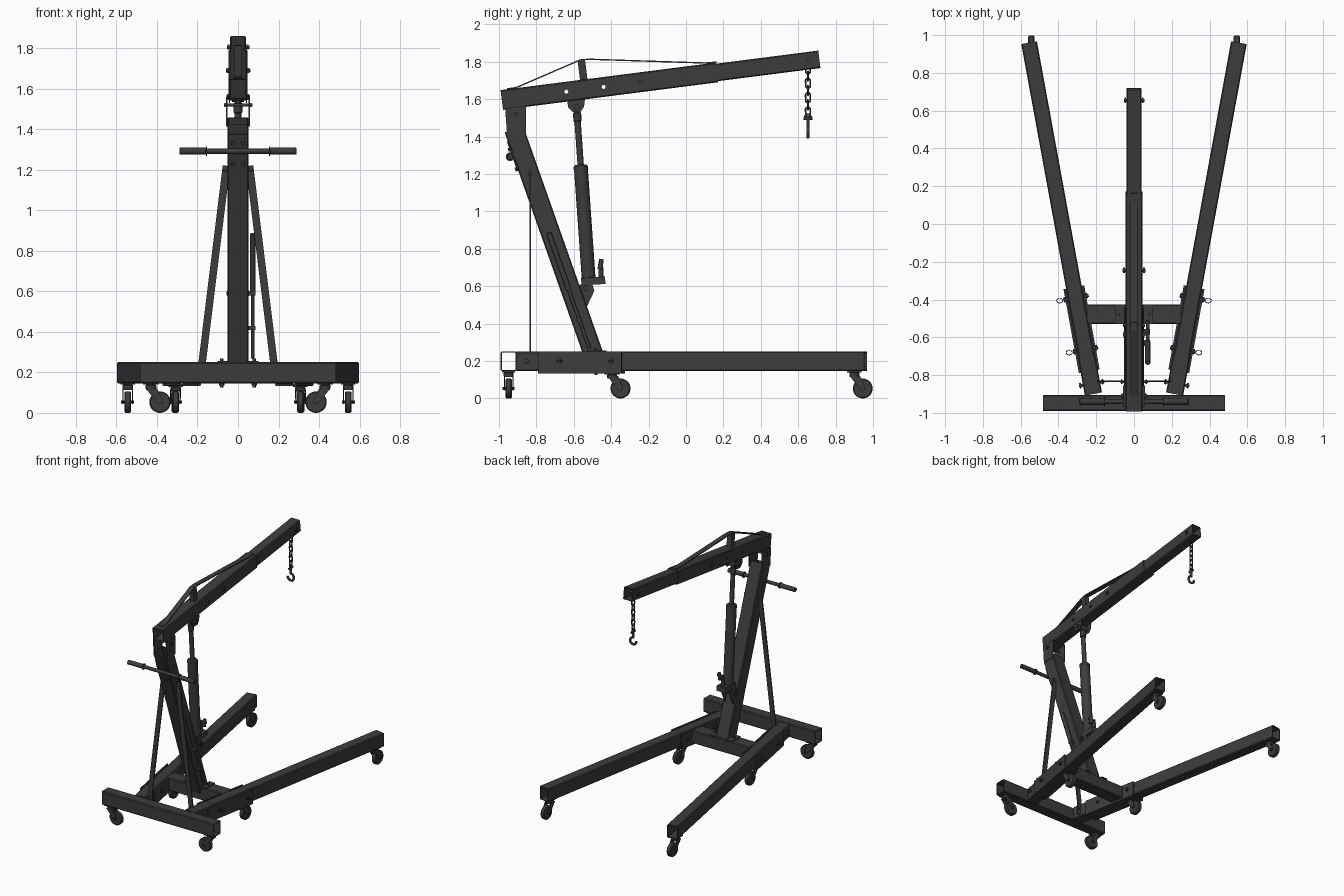
import bpy, bmesh
from math import pi, sin, cos
from mathutils import Vector, Matrix

if "Cube" in bpy.data.objects:
    bpy.data.objects.remove(bpy.data.objects["Cube"])

steel = bpy.data.materials.new("dark_steel")
steel.diffuse_color = (0.045, 0.045, 0.045, 1)
steel.use_nodes = True
steel.node_tree.nodes["Principled BSDF"].inputs["Base Color"].default_value = steel.diffuse_color


def make(name, verts, faces, M=None, smooth=False):
    me = bpy.data.meshes.new(name)
    me.from_pydata([tuple(v) for v in verts], [], faces)
    bm = bmesh.new()
    bm.from_mesh(me)
    bmesh.ops.recalc_face_normals(bm, faces=bm.faces)
    if smooth:
        for f in bm.faces:
            f.smooth = len(f.verts) == 4
        for e in bm.edges:
            e.smooth = len(e.link_faces) == 2 and e.calc_face_angle(0) < 0.7
    bm.to_mesh(me)
    bm.free()
    me.materials.append(steel)
    ob = bpy.data.objects.new(name, me)
    bpy.context.collection.objects.link(ob)
    if M:
        ob.matrix_world = M
    return ob


def frame(p0, p1):
    d = (p1 - p0).normalized()
    up = Vector((0, 0, 1)) if abs(d.z) < 0.999 else Vector((0, 1, 0))
    s = d.cross(up).normalized()
    return s, s.cross(d)


def loft(name, p0, p1, rings, M=None, smooth=False, closed=False):
    """Rings of (t, 2D points) swept along p0-p1; capped, or wrapped round when closed."""
    p0, p1 = Vector(p0), Vector(p1)
    s, u = frame(p0, p1)
    n = len(rings[0][1])
    verts = [p0.lerp(p1, t) + s * a + u * b for t, pts in rings for a, b in pts]
    k = len(rings)
    faces = [(i * n + j, i * n + (j + 1) % n, (i + 1) % k * n + (j + 1) % n, (i + 1) % k * n + j)
             for i in range(k if closed else k - 1) for j in range(n)]
    if not closed:
        faces += [tuple(range(n)), tuple(range((k - 1) * n, k * n))]
    return make(name, verts, faces, M, smooth)


def rect(w, h, c):
    w, h = w / 2, h / 2
    return [(w, h - c), (w - c, h), (c - w, h), (-w, h - c),
            (-w, c - h), (c - w, -h), (w - c, -h), (w, c - h)]


def tube(name, p0, p1, w, h, t=0.006):
    o, i = rect(w, h, 0.006), rect(w - 2 * t, h - 2 * t, 0.003)
    return loft(name, p0, p1, [(0, o), (1, o), (1, i), (0, i)], closed=True)


def bar(name, p0, p1, w, h, M=None):
    r = [(w / 2, h / 2), (-w / 2, h / 2), (-w / 2, -h / 2), (w / 2, -h / 2)]
    return loft(name, p0, p1, [(0, r), (1, r)], M)


def circ(r, n):
    return [(r * cos(2 * pi * i / n), r * sin(2 * pi * i / n)) for i in range(n)]


def rod(name, p0, p1, r, n=20, bevel=0, M=None):
    b = bevel / (Vector(p1) - Vector(p0)).length
    rings = [(0, circ(r, n)), (1, circ(r, n))]
    if bevel:
        rings = [(0, circ(r - bevel, n)), (b, circ(r, n)), (1 - b, circ(r, n)), (1, circ(r - bevel, n))]
    return loft(name, p0, p1, rings, M, n > 8)


def plate(name, x, t, yz, M=None):
    n = len(yz)
    verts = [(x + dx, y, z) for dx in (-t / 2, t / 2) for y, z in yz]
    faces = [tuple(range(n)), tuple(range(n, 2 * n))]
    faces += [(i, (i + 1) % n, n + (i + 1) % n, n + i) for i in range(n)]
    return make(name, verts, faces, M)


def bolt(name, c, half, d=(1, 0, 0), r=0.007):
    c, d = Vector(c), Vector(d).normalized()
    rod(name + "_shank", c - d * (half + 0.012), c + d * (half + 0.014), r, 12)
    for s in (-1, 1):
        rod(name + "_nut", c + d * s * half, c + d * s * (half + 0.009), r * 1.8, 6)


def wire(name, pts, r, cyclic=False):
    cu = bpy.data.curves.new(name, "CURVE")
    cu.dimensions = "3D"
    cu.bevel_depth, cu.bevel_resolution, cu.use_fill_caps = r, 2, True
    sp = cu.splines.new("POLY")
    sp.points.add(len(pts) - 1)
    for q, p in zip(sp.points, pts):
        q.co = (*p, 1)
    sp.use_cyclic_u = cyclic
    cu.materials.append(steel)
    ob = bpy.data.objects.new(name, cu)
    bpy.context.collection.objects.link(ob)


def caster(name, x, y, ang, top=0.147, trail=0.045):
    # built trailing along +y, then turned about the swivel
    M = Matrix.Translation((x, y, 0)) @ Matrix.Rotation(ang, 4, "Z")
    bar(name + "_plate", (0, -0.038, top - 0.004), (0, 0.038, top - 0.004), 0.07, 0.008, M)
    rod(name + "_swivel", (0, 0, top - 0.008), (0, 0, top - 0.03), 0.027, 20, 0.004, M)
    bar(name + "_crown", (0, -0.025, 0.117), (0, 0.03, 0.117), 0.05, 0.006, M)
    for s in (-1, 1):
        plate(name + "_fork", s * 0.023, 0.005, [(-0.025, 0.12), (0.03, 0.12), (trail + 0.014, 0.06),
              (trail + 0.008, 0.043), (trail - 0.01, 0.043)], M)
    rod(name + "_wheel", (-0.017, trail, 0.053), (0.017, trail, 0.053), 0.053, 32, 0.006, M)
    rod(name + "_axle", (-0.032, trail, 0.053), (0.032, trail, 0.053), 0.009, 6, 0, M)


def boom(y, off=0):
    return (0, y - off * 0.127, 1.595 + 0.128 * (y + 0.99) + off * 0.992)


def mast(z, off=0, x=0):
    return (x, -0.50 - (z - 0.25) * 0.353 + off, z)


def leg_x(y):
    return 0.215 + 0.183 * (y + 0.9)


# base: rear bar, front cross bar, splayed legs in U-shaped sleeves
ZB = 0.198
tube("rear_bar", (-0.483, -0.948, ZB), (0.483, -0.948, ZB), 0.086, 0.105)
tube("cross_bar", (-0.25, -0.478, ZB), (0.25, -0.478, ZB), 0.105, 0.10)
for s in (-1, 1):
    def L(y, z=ZB, o=0):
        return (s * (leg_x(y) + o), y - o * 0.183, z)
    tube("leg_stub", L(-0.9), L(-0.70), 0.092, 0.103)
    tube("leg", L(-0.71), L(0.96), 0.084, 0.105)
    for o in (-0.05, 0.05):
        bar("sleeve_side", L(-0.78, 0.192, o), L(-0.335, 0.192, o), 0.010, 0.116)
    bar("sleeve_floor", L(-0.78, 0.138), L(-0.335, 0.138), 0.10, 0.009)
    for y in (-0.845, -0.665, -0.39):
        bolt("leg_bolt", L(y, 0.2), 0.055, (1, -s * 0.183, 0), 0.008)
    for y in (-0.665, -0.39):
        c = Vector(L(y, 0.2, 0.085))
        wire("pin_ring", [c + Vector((0.016 * cos(a * pi / 6), 0.013 * sin(a * pi / 6), 0))
                          for a in range(12)], 0.002, True)
    caster("rear_caster", s * 0.43, -0.948, s * pi / 2)
    caster("middle_caster", *L(-0.395)[:2], -s * 0.05, 0.136)
    caster("front_caster", *L(0.90)[:2], 0)
    # rear brace straps
    bar("brace", (s * 0.057, -0.832, 1.22), (s * 0.178, -0.832, 0.24), 0.009, 0.037).name = "brace"
    bar("brace_foot", (s * 0.178, -0.832, 0.245), (s * 0.172, -0.832, 0.16), 0.009, 0.037)
    # mast foot
    bar("mast_foot", (s * 0.075, -0.53, 0.252), (s * 0.075, -0.425, 0.252), 0.05, 0.008)
    rod("foot_bolt", (s * 0.08, -0.48, 0.268), (s * 0.08, -0.48, 0.125), 0.008, 12)
    rod("foot_nut", (s * 0.08, -0.48, 0.147), (s * 0.08, -0.48, 0.134), 0.014, 6)

# mast with head bracket
tube("mast", mast(0.22), mast(1.44), 0.106, 0.105)
for s in (-1, 1):
    plate("head_cheek", s * 0.055, 0.007,
          [(-0.967, 1.55), (-0.855, 1.56), (-0.855, 1.415), (-0.957, 1.415)])
bar("head_top", (0, -0.967, 1.548), (0, -0.855, 1.561), 0.11, 0.007)
bolt("head_bolt", (0, -0.91, 1.52), 0.058)
bolt("brace_bolt", mast(1.2), 0.06)

# push handle behind the mast
HY, HZ = -0.94, 1.292
rod("push_bar", (-0.285, HY, HZ), (0.285, HY, HZ), 0.013, 20)
for s in (-1, 1):
    rod("push_grip", (s * 0.157, HY, HZ), (s * 0.29, HY, HZ), 0.017, 20, 0.003)
    rod("grip_collar", (s * 0.153, HY, HZ), (s * 0.159, HY, HZ), 0.023, 20)
    for z in (1.245, 1.35):
        p = Vector(mast(z, 0, s * 0.025))
        d = Vector((0, -0.943, -0.333))
        rod("handle_bolt", p + d * 0.05, p + d * 0.066, 0.012, 6)
bar("handle_plate", mast(1.225, -0.058), mast(1.375, -0.058), 0.09, 0.006)

# boom, extension and truss strap
outer = tube("boom", boom(-0.985), boom(0.165), 0.092, 0.106, 0.005)
tube("boom_extension", boom(-0.15), boom(0.713), 0.08, 0.094, 0.006)
for y in (-0.64, -0.44):
    x, yy, z = boom(y)
    cut = rod("hole_cutter", (-0.1, yy, z), (0.1, yy, z), 0.011, 16)
    mod = outer.modifiers.new("hole", "BOOLEAN")
    mod.operation, mod.object = "DIFFERENCE", cut
    cut.hide_render = True
    cut.hide_viewport = True
bolt("extension_bolt", boom(-0.245), 0.048, r=0.008)
bolt("tip_bolt", boom(0.655), 0.042, r=0.008)
bar("truss_post", boom(-0.54, 0.045), boom(-0.54, 0.158), 0.04, 0.04)
strap = [boom(-0.95, 0.055), boom(-0.90, 0.056), boom(-0.545, 0.159), boom(-0.50, 0.157),
         boom(0.11, 0.058), boom(0.17, 0.055)]
for a, b in zip(strap, strap[1:]):
    bar("truss_strap", a, b, 0.038, 0.007)

# hydraulic jack: upper lug, ram, cylinder, pump and lower lug
JT, JB = Vector((0, -0.585, 1.56)), Vector((0, -0.517, 0.59))


def J(z):
    return JB.lerp(JT, (z - JB.z) / (JT.z - JB.z))


for s in (-1, 1):
    plate("upper_lug", s * 0.042, 0.007, [(-0.635, 1.59), (-0.54, 1.60), (-0.545, 1.56),
          (-0.565, 1.53), (-0.605, 1.53), (-0.63, 1.555)])
    plate("lower_lug", s * 0.035, 0.007, [(-0.575, 0.60), (-0.545, 0.625), (-0.50, 0.605),
          (-0.49, 0.575), (-0.53, 0.49), (-0.55, 0.53)])
bolt("upper_pin", JT, 0.046, r=0.009)
bolt("lower_pin", (0, -0.535, 0.59), 0.045, r=0.009)
rod("ram_eye", (-0.03, JT.y, JT.z), (0.03, JT.y, JT.z), 0.024, 20)
rod("ram", J(1.2), JT, 0.017, 24)
rod("ram_nut", J(1.48), J(1.53), 0.022, 24, 0.004)
rod("jack_cylinder", J(0.64), J(1.25), 0.037, 32, 0.008)
rod("jack_collar", J(1.225), J(1.24), 0.039, 32)
bar("jack_base", (0, -0.56, 0.624), (0, -0.432, 0.632), 0.075, 0.04)
rod("jack_foot", (0, -0.522, 0.61), (0, -0.53, 0.575), 0.025, 20)
rod("pump", (0, -0.455, 0.645), (0, -0.455, 0.70), 0.013, 20)
bar("pump_link", (0, -0.455, 0.69), (0, -0.455, 0.73), 0.01, 0.016)
bar("pump_arm", (0.0, -0.46, 0.725), (0.05, -0.46, 0.725), 0.012, 0.012)
rod("pump_socket", (0.03, -0.46, 0.69), (0.03, -0.452, 0.745), 0.013, 16)

# loose jack handle clipped beside the mast
rod("jack_handle", mast(0.27, -0.01, 0.073), mast(0.86, -0.01, 0.073), 0.009, 16)
rod("jack_handle_grip", mast(0.58, -0.01, 0.073), mast(0.885, -0.01, 0.073), 0.014, 16, 0.004)
for z in (0.42, 0.59):
    bar("handle_clip", mast(z, -0.01, 0.05), mast(z, -0.01, 0.086), 0.03, 0.02)

# chain and hook
CY = 0.652
for i in range(7):
    z = 1.762 - i * 0.0385
    pts = []
    for k in range(16):
        a = 2 * pi * k / 16
        w = 0.013 * cos(a)
        h = 0.013 * sin(a) + (0.013 if sin(a) > 0 else -0.013 if sin(a) < 0 else 0)
        pts.append((w, CY, z + h) if i % 2 else (0, CY + w, z + h))
    wire("chain_link", pts, 0.0045, True)
rod("hook_pin", (0, CY - 0.024, 1.497), (0, CY + 0.024, 1.497), 0.008, 12)
wire("hook_shackle", [(0, CY + 0.018 * cos(a * pi / 8), 1.497 + 0.022 * sin(a * pi / 8)) for a in range(9)], 0.005)
rod("hook_shank", (0, CY, 1.505), (0, CY, 1.455), 0.009, 12)
hook = [(0, CY, 1.462)]
hook += [(0.026 * sin(a * pi / 10), CY, 1.425 + 0.027 * cos(a * pi / 10)) for a in range(16)]
wire("hook", hook, 0.009)
